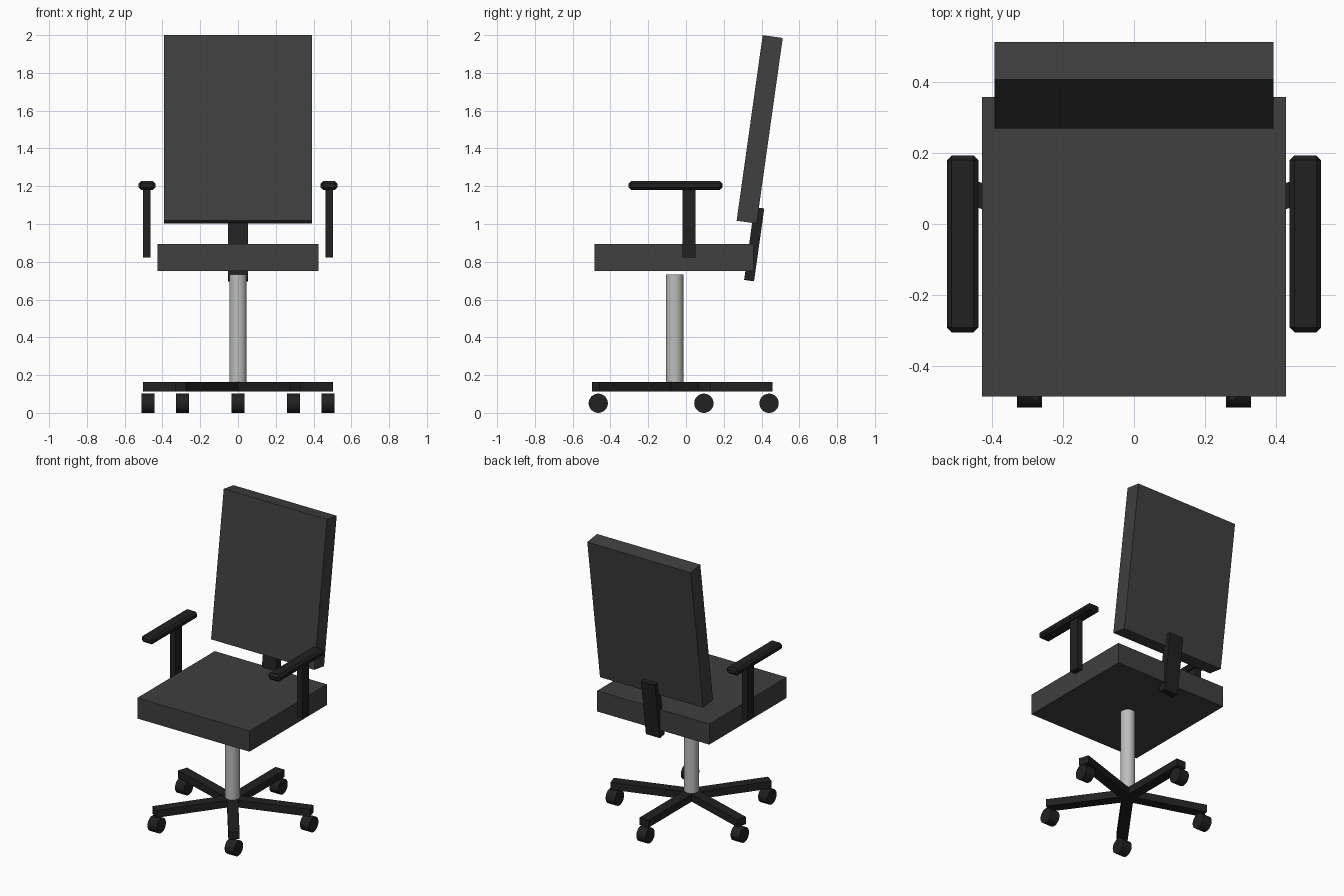
import bpy, math
from mathutils import Matrix

if "Cube" in bpy.data.objects:
    bpy.data.objects.remove(bpy.data.objects["Cube"])

def material(name, r, g, b):
    m = bpy.data.materials.new(name)
    m.diffuse_color = (r, g, b, 1)
    m.use_nodes = True
    m.node_tree.nodes["Principled BSDF"].inputs["Base Color"].default_value = m.diffuse_color
    return m

FABRIC = material("dark grey fabric", 0.05, 0.05, 0.05)
PLASTIC = material("black plastic", 0.015, 0.015, 0.015)
STEEL = material("grey steel", 0.50, 0.51, 0.50)

def finish(name, mat):
    ob = bpy.context.object
    ob.name = ob.data.name = name
    ob.data.materials.append(mat)
    return ob

def box(name, centre, size, mat, tilt=0, turn=0):
    bpy.ops.mesh.primitive_cube_add(size=1, location=centre, rotation=(tilt, 0, turn))
    ob = finish(name, mat)
    ob.data.transform(Matrix.Diagonal((*size, 1)))
    return ob

def cylinder(name, centre, radius, depth, mat, rotation=(0, 0, 0)):
    bpy.ops.mesh.primitive_cylinder_add(vertices=32, radius=radius, depth=depth,
                                        location=centre, rotation=rotation)
    ob = finish(name, mat)
    bpy.ops.object.shade_smooth_by_angle(angle=math.radians(40))
    return ob

AXIS_Y = -0.06           # the column and base stand slightly forward
LEAN = math.radians(-8)  # backward lean of the backrest

# Seat, backrest and the bracket joining them
box("seat", (0, -0.064, 0.822), (0.854, 0.842, 0.142), FABRIC)
box("backrest", (0, 0.39, 1.501), (0.786, 0.992, 0.107)[::1] and (0.786, 0.107, 0.992), FABRIC, tilt=LEAN)
box("back_bracket", (0, 0.361, 0.893), (0.106, 0.053, 0.389), PLASTIC, tilt=LEAN)

# Armrests: post and chamfered pad on each side
for side, sx in (("left", -1), ("right", 1)):
    box(f"{side}_arm_post", (sx * 0.483, 0.016, 1.007), (0.042, 0.071, 0.37), PLASTIC)
    pad = box(f"{side}_arm_pad", (sx * 0.482, -0.056, 1.204), (0.088, 0.497, 0.046), PLASTIC)
    bevel = pad.modifiers.new("chamfer", 'BEVEL')
    bevel.width = 0.013
    bevel.segments = 1

# Gas column
cylinder("column", (0, AXIS_Y, 0.446), 0.046, 0.574, STEEL)

# Five-legged base with a wheel under each tip
LEG = 0.517
for i in range(5):
    a = math.radians(90 + 72 * i)
    c, s = math.cos(a), math.sin(a)
    box(f"base_leg_{i + 1}", (c * LEG / 2, AXIS_Y + s * LEG / 2, 0.138),
        (LEG, 0.07, 0.05), PLASTIC, turn=a)
    cylinder(f"caster_{i + 1}", (c * 0.5, AXIS_Y + s * 0.5, 0.051), 0.051, 0.069,
             PLASTIC, (0, math.pi / 2, 0))
